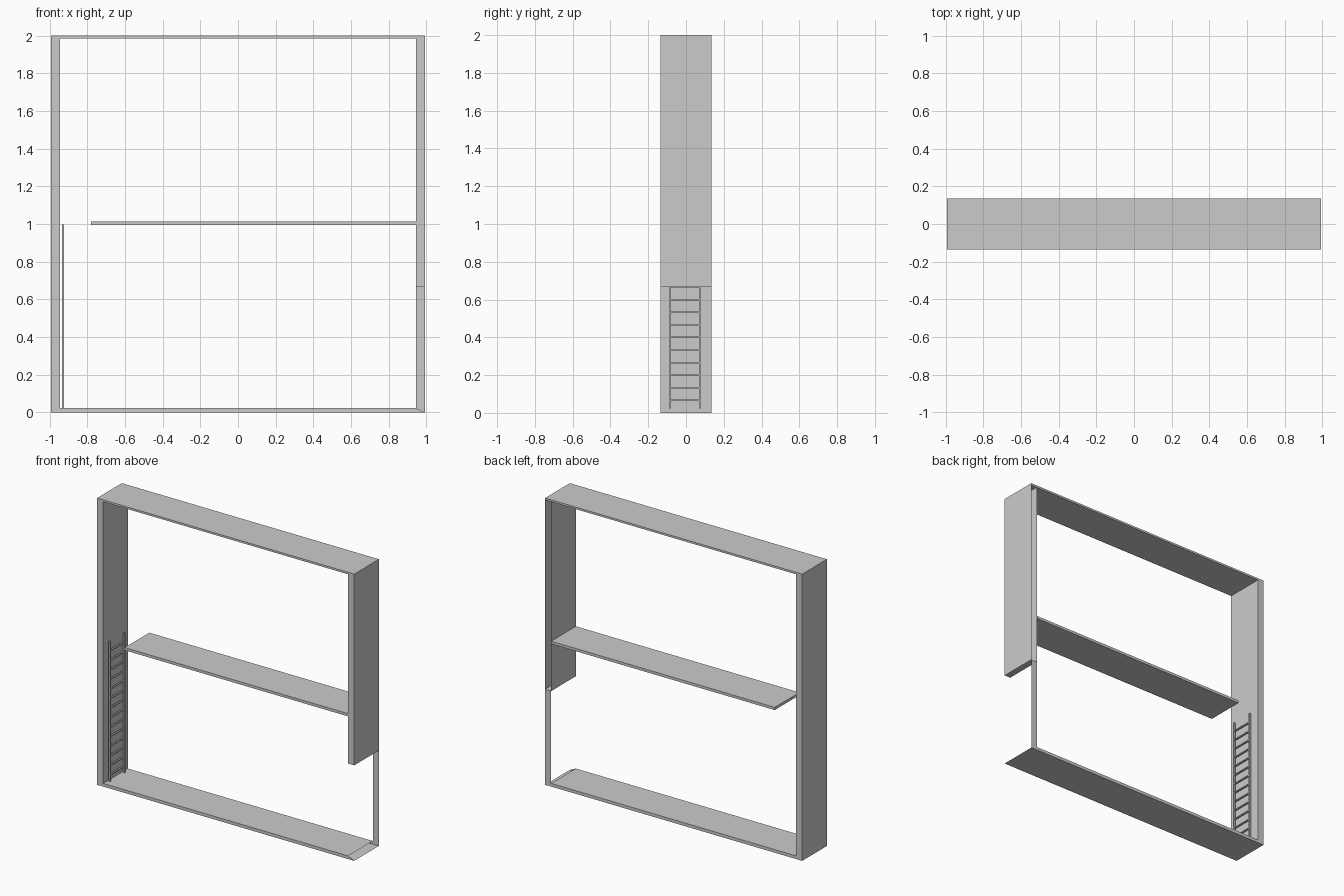
import bpy, bmesh

cube = bpy.data.objects.get("Cube")
if cube:
    bpy.data.objects.remove(cube, do_unlink=True)

grey = bpy.data.materials.new("plain_grey")
grey.use_nodes = True
grey.diffuse_color = (0.6, 0.6, 0.6, 1)
grey.node_tree.nodes["Principled BSDF"].inputs["Base Color"].default_value = (0.6, 0.6, 0.6, 1)

W, D = 0.992, 0.136          # half width and half depth of the frame
INNER = 0.945                # inner face of the side walls
FLOOR, CEIL = 0.022, 1.986   # floor top and ceiling underside
DOOR = 0.666                 # height of the opening in the left wall
SHELF = (0.995, 1.014)


def finish(name, bm):
    mesh = bpy.data.meshes.new(name)
    bm.to_mesh(mesh)
    bm.free()
    mesh.materials.append(grey)
    obj = bpy.data.objects.new(name, mesh)
    bpy.context.collection.objects.link(obj)
    return obj


def add_box(bm, xs, ys, zs):
    verts = bmesh.ops.create_cube(bm, size=1)["verts"]
    for v in verts:
        v.co = [r[0] if c < 0 else r[1] for c, r in zip(v.co, (xs, ys, zs))]


def box(name, xs, ys, zs):
    bm = bmesh.new()
    add_box(bm, xs, ys, zs)
    return finish(name, bm)


def sheets(name, quads):
    bm = bmesh.new()
    for quad in quads:
        bm.faces.new([bm.verts.new(p) for p in quad])
    bmesh.ops.remove_doubles(bm, verts=bm.verts, dist=0.0001)
    return finish(name, bm)


def upright(x, z0, z1):
    return [(x, -D, z0), (x, D, z0), (x, D, z1), (x, -D, z1)]


def level(z, x0, x1):
    return [(x0, -D, z), (x1, -D, z), (x1, D, z), (x0, D, z)]


def facing(y, points):
    return [(x, y, z) for x, z in points]


# Closed parts of the frame
box("right_wall", (-W, -INNER), (-D, D), (0, 2))
box("ceiling", (-W, W), (-D, D), (CEIL, 2))
box("middle_shelf", (-0.78, INNER), (-D, D), SHELF)

# Floor with mitred end, open where the wall is cut away
profile = [(-INNER, 0), (W, 0), (INNER, FLOOR), (-INNER, FLOOR)]
sheets("floor", [
    level(0, -INNER, W)[::-1],
    level(FLOOR, -INNER, INNER),
    facing(-D, profile),
    facing(D, profile[::-1]),
])

# Hollow left wall, open at the back and raised above the doorway
sheets("left_wall", [
    upright(W, DOOR, 2),
    upright(INNER, DOOR, SHELF[0])[::-1],
    upright(INNER, SHELF[1], CEIL)[::-1],
    level(DOOR, INNER, W)[::-1],
    facing(-D, [(INNER, DOOR), (W, DOOR), (W, CEIL), (INNER, CEIL)]),
])

# Thin strip left standing behind the doorway
sheets("back_post", [
    facing(D, [(W, 0), (INNER, FLOOR), (INNER, DOOR), (W, DOOR)]),
])

# Ladder against the right wall
bm = bmesh.new()
ladder_x = (-0.934, -0.923)
for y in (-0.086, 0.073):
    add_box(bm, ladder_x, (y - 0.005, y + 0.005), (FLOOR, 0.998))
for i in range(1, 15):
    z = i / 15
    add_box(bm, ladder_x, (-0.082, 0.069), (z - 0.004, z + 0.004))
finish("ladder", bm)
